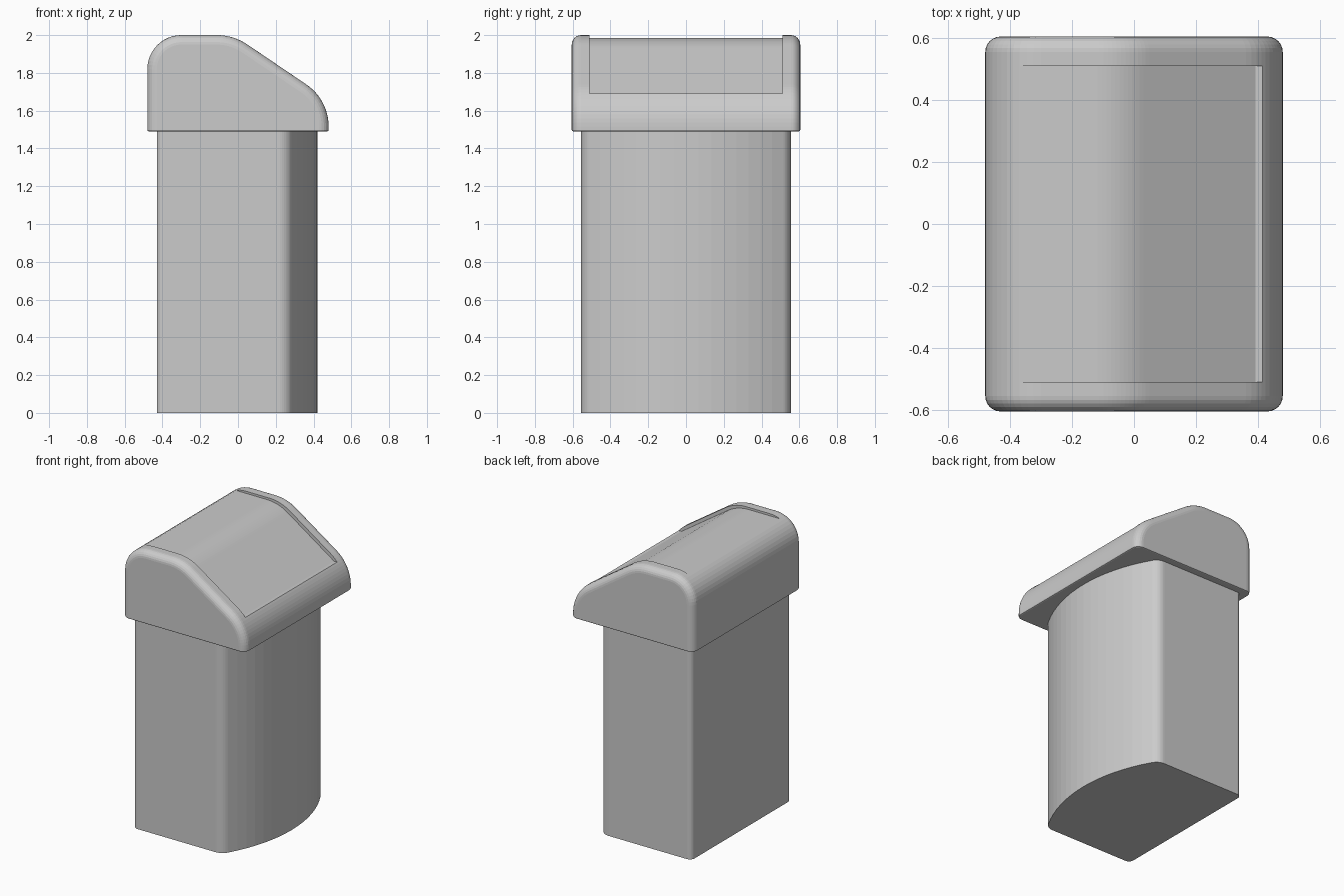
import bpy, bmesh, math
from mathutils import Vector

if "Cube" in bpy.data.objects:
    bpy.data.objects.remove(bpy.data.objects["Cube"], do_unlink=True)

grey = bpy.data.materials.new("plain_grey")
grey.use_nodes = True
colour = (0.6, 0.6, 0.6, 1)
grey.diffuse_color = colour
grey.node_tree.nodes["Principled BSDF"].inputs["Base Color"].default_value = colour


def arc(cx, cy, r, start, end, steps):
    """Points on a circle, angles in degrees."""
    angles = [math.radians(start + (end - start) * i / steps) for i in range(steps + 1)]
    return [(cx + r * math.cos(a), cy + r * math.sin(a)) for a in angles]


def rounded(corners, steps=12):
    """Outline from (x, y, radius) corners, each one filleted."""
    out = []
    for i, (x, y, r) in enumerate(corners):
        p = Vector((x, y))
        if r == 0:
            out.append(tuple(p))
            continue
        a = (Vector(corners[i - 1][:2]) - p).normalized()
        b = (Vector(corners[(i + 1) % len(corners)][:2]) - p).normalized()
        half = a.angle(b) / 2
        centre = p + (a + b).normalized() * r / math.sin(half)
        start = p + a * r / math.tan(half) - centre
        end = p + b * r / math.tan(half) - centre
        for k in range(steps + 1):
            t = k / steps
            sweep = math.pi - 2 * half
            d = (start * math.sin((1 - t) * sweep) + end * math.sin(t * sweep)) / math.sin(sweep)
            out.append(tuple(centre + d))
    return out


def prism(name, points, vector, bevel_rule=None):
    """Extrude a closed outline of 3D points along a vector."""
    bm = bmesh.new()
    face = bm.faces.new([bm.verts.new(p) for p in points])
    top = bmesh.ops.extrude_face_region(bm, geom=[face])["geom"]
    bmesh.ops.translate(bm, vec=vector, verts=[v for v in top if isinstance(v, bmesh.types.BMVert)])
    bmesh.ops.recalc_face_normals(bm, faces=bm.faces)
    if bevel_rule:
        bevel_rule(bm)
    mesh = bpy.data.meshes.new(name)
    bm.to_mesh(mesh)
    bm.free()
    mesh.materials.append(grey)
    obj = bpy.data.objects.new(name, mesh)
    bpy.context.collection.objects.link(obj)
    return obj


# Bin body: flat back, small back corners, bowed right side
lower = arc(0.213, -0.475, 0.08, -90, -30, 8)
bow = arc(-0.61, 0, 1.03, -30, 30, 16)[1:-1]
upper = [(x, -y) for x, y in reversed(lower)]
back = arc(-0.395, 0.52, 0.035, 90, 180, 6) + arc(-0.395, -0.52, 0.035, 180, 270, 6)
prism("bin_body", [(x, y, 0) for x, y in lower + bow + upper + back], (0, 0, 1.5))


# Lid: sloped profile with soft rims and a small bevel underneath
BASE, HALF, RISE = 1.49, 0.605, 0.677


def soften(bm):
    rims = [e for e in bm.edges
            if abs(e.verts[0].co.y - e.verts[1].co.y) < 1e-5
            and not all(v.co.z < BASE + 1e-4 for v in e.verts)]
    bmesh.ops.bevel(bm, geom=rims, offset=0.05, segments=6, profile=0.5,
                    affect='EDGES', clamp_overlap=False)
    base = [e for e in bm.edges if all(v.co.z < BASE + 1e-4 for v in e.verts)]
    bmesh.ops.bevel(bm, geom=base, offset=0.008, segments=2, profile=0.5, affect='EDGES')
    bmesh.ops.recalc_face_normals(bm, faces=bm.faces)


profile = rounded([(-0.48, BASE, 0), (-0.48, 2, 0.18), (-0.024, 2, 0.29),
                   (0.48, 2 - 0.504 * RISE, 0.27), (0.48, BASE, 0)])
lid = prism("lid", [(x, -HALF, z) for x, z in profile], (0, 2 * HALF, 0), soften)

# Recess for the flap, sunk into the top and slope
cut = rounded([(-0.6, 1.985, 0), (-0.043, 1.985, 0.29), (0.392, 1.985 - 0.435 * RISE, 0),
               (0.6, 1.69, 0), (0.6, 2.2, 0), (-0.6, 2.2, 0)])
cutter = prism("recess_cutter", [(x, -0.51, z) for x, z in cut], (0, 1.02, 0))
cutter.hide_render = True
recess = lid.modifiers.new("flap_recess", 'BOOLEAN')
recess.operation = 'DIFFERENCE'
recess.solver = 'EXACT'
recess.object = cutter
bpy.context.view_layer.objects.active = lid
lid.select_set(True)
bpy.ops.object.modifier_apply(modifier=recess.name)
bpy.data.objects.remove(cutter, do_unlink=True)
